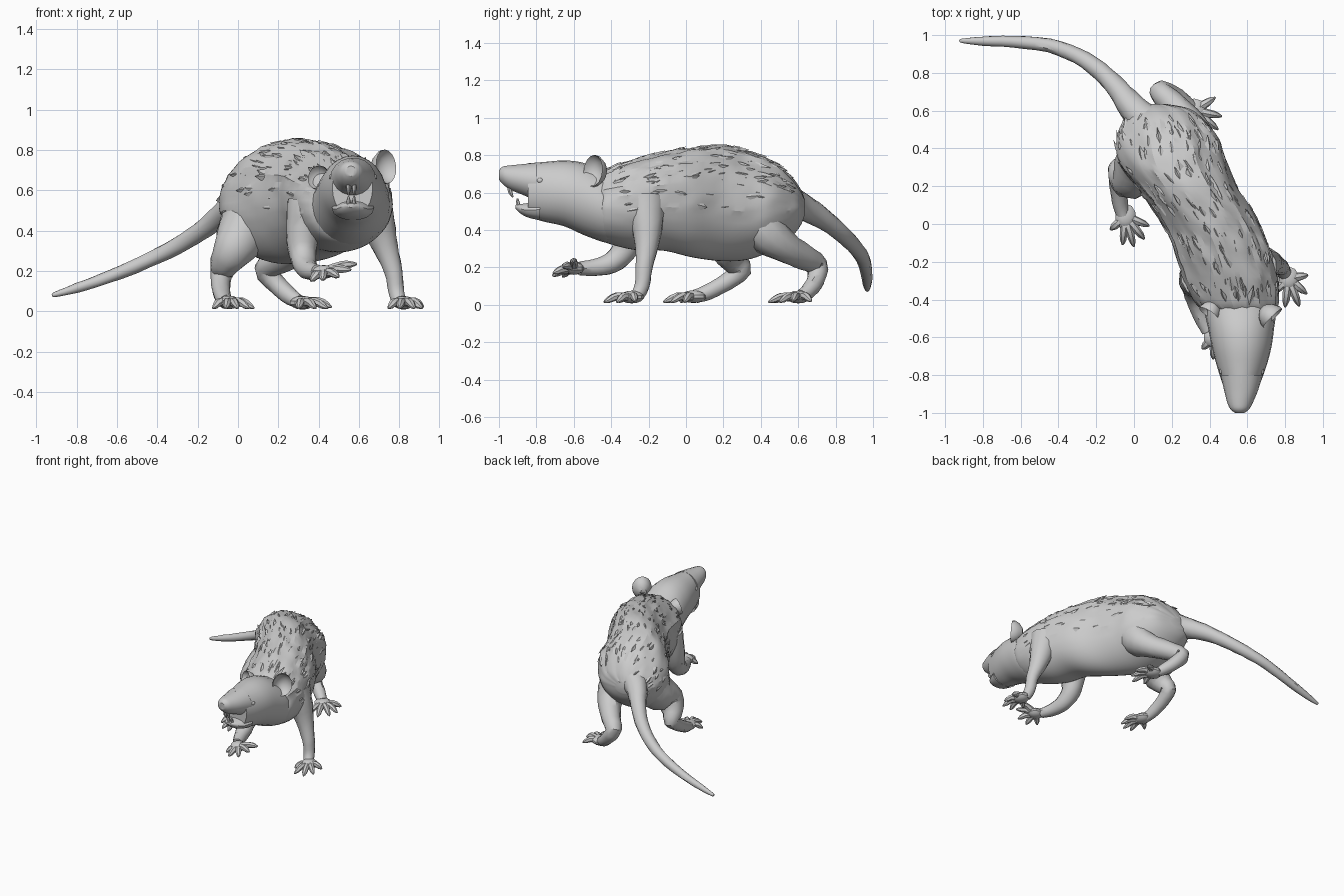
import bpy, bmesh, math, random
from mathutils import Vector, Matrix, noise

random.seed(4)
grey = bpy.data.materials.new("grey_fur")
grey.diffuse_color = (0.6, 0.6, 0.6, 1)


def finish(name, bm, angle=35):
    bmesh.ops.recalc_face_normals(bm, faces=bm.faces)
    me = bpy.data.meshes.new(name)
    bm.to_mesh(me)
    bm.free()
    me.materials.append(grey)
    me.shade_smooth()
    me.set_sharp_from_angle(angle=math.radians(angle))
    ob = bpy.data.objects.new(name, me)
    bpy.context.collection.objects.link(ob)
    return ob


def spline(pts, steps):
    """Catmull-Rom through tuples of any length."""
    p = [pts[0]] + list(pts) + [pts[-1]]
    out = []
    for i in range(1, len(p) - 2):
        for s in range(steps):
            t = s / steps
            out.append(tuple(0.5 * (2 * b + (c - a) * t + (2 * a - 5 * b + 4 * c - d) * t * t
                             + (3 * b - a - 3 * c + d) * t ** 3)
                             for a, b, c, d in zip(p[i - 1], p[i], p[i + 1], p[i + 2])))
    return out + [tuple(pts[-1])]


def skin(bm, rings):
    loops = [[bm.verts.new(v) for v in r] for r in rings]
    n = len(loops[0])
    for a, b in zip(loops, loops[1:]):
        for i in range(n):
            bm.faces.new((a[i], a[(i + 1) % n], b[(i + 1) % n], b[i]))
    bm.faces.new(loops[0])
    bm.faces.new(loops[-1][::-1])


def section_point(s, t, grow=0.0):
    y, cx, hw, zb, zt = s
    return Vector((cx + (hw + grow) * math.cos(t), y,
                   (zb + zt) / 2 + ((zt - zb) / 2 + grow) * math.sin(t)))


def fur_relief(s, t):
    """Streaky relief, strong on the back and fading to a smooth belly."""
    amount = max(0.0, min(1.0, math.sin(t) + 0.6))
    p = Vector((math.cos(t) * 6, s[0] * 7, math.sin(t) * 6))
    return 0.014 * amount * noise.noise(p) + 0.008 * amount * noise.noise(p * 2.3)


def loft(name, sections, n=24, steps=3, relief=None):
    """Oval sections (y, centre x, half width, bottom, top)."""
    bm = bmesh.new()
    rings = []
    for s in spline(sections, steps):
        ts = [2 * math.pi * i / n for i in range(n)]
        rings.append([section_point(s, t, relief(s, t) if relief else 0) for t in ts])
    skin(bm, rings)
    return finish(name, bm, 22 if relief else 35)


def tube(bm, pts, n=10, steps=3, rough=0.0):
    """Round limb through points (x, y, z, radius)."""
    path = spline(pts, steps)
    pos = [Vector(p[:3]) for p in path]
    rings, side, old = [], None, None
    for i, p in enumerate(path):
        d = (pos[min(i + 1, len(pos) - 1)] - pos[max(i - 1, 0)]).normalized()
        if side is None:
            side = d.orthogonal().normalized()
        else:
            side = old.rotation_difference(d) @ side
        old = d
        up = d.cross(side)
        rings.append([pos[i] + (side * math.cos(a) + up * math.sin(a)) * p[3]
                      * (1 + random.uniform(-rough, rough))
                      for a in (2 * math.pi * k / n for k in range(n))])
    skin(bm, rings)


def limb(name, pts, n=12, rough=0.035, angle=35):
    bm = bmesh.new()
    tube(bm, pts, n, 3, rough)
    return finish(name, bm, angle)


def blob(bm, centre, scale, seg=10):
    m = Matrix.Translation(centre) @ Matrix.Diagonal((*scale, 1))
    bmesh.ops.create_uvsphere(bm, u_segments=seg, v_segments=seg // 2 + 2, radius=1, matrix=m)


def paw(name, palm, size, tips, arch=0.018):
    """Palm pad with a knuckled, clawed toe to every tip."""
    bm = bmesh.new()
    palm = Vector(palm)
    blob(bm, palm, size)
    for tip in tips:
        tip = Vector(tip)
        a, b, c = (palm.lerp(tip, f) for f in (0.1, 0.55, 0.82))
        b.z += arch
        c.z += arch * 0.4
        tube(bm, [(*a, 0.026), (*b, 0.022), (*c, 0.017), (*tip, 0.005)], 7, 2, 0.05)
    return finish(name, bm)


# body
body = [(-0.47, 0.56, 0.17, 0.36, 0.69), (-0.42, 0.545, 0.22, 0.33, 0.73),
        (-0.28, 0.51, 0.25, 0.295, 0.775), (-0.12, 0.46, 0.255, 0.29, 0.815),
        (0.03, 0.39, 0.26, 0.255, 0.84), (0.18, 0.29, 0.265, 0.235, 0.855),
        (0.32, 0.21, 0.285, 0.24, 0.825), (0.45, 0.18, 0.27, 0.285, 0.775),
        (0.55, 0.16, 0.21, 0.35, 0.70), (0.61, 0.14, 0.15, 0.42, 0.62),
        (0.635, 0.11, 0.06, 0.48, 0.56)]
loft("body", body, 56, 5, fur_relief)

# flat fur tufts lying back along the body
bm = bmesh.new()
fine = spline(body, 12)
for _ in range(230):
    i = random.randint(8, len(fine) - 30)
    t = math.radians(random.gauss(90, 60))
    if math.sin(t) < -0.2:
        continue
    g = fur_relief(fine[i], t)
    p = section_point(fine[i], t, g)
    q = section_point(fine[i + 6], t + random.uniform(-0.08, 0.08), g)
    side = (section_point(fine[i], t + 0.05, g) - p).normalized()
    ahead = (q - p).normalized()
    out = side.cross(ahead).normalized()
    if out.dot(p - section_point(fine[i], t + math.pi)) < 0:
        out = -out
    ln, w = random.uniform(0.07, 0.13), random.uniform(0.014, 0.028)
    base = p - out * 0.01
    v = [bm.verts.new(c) for c in (base, base + ahead * ln * .5 + side * w,
                                   base + ahead * ln * .5 - side * w,
                                   p + ahead * ln * .55 + out * 0.005, p + ahead * ln + out * 0.005)]
    for f in ((0, 1, 3), (0, 3, 2), (1, 4, 3), (2, 3, 4), (0, 2, 1), (1, 2, 4)):
        bm.faces.new([v[k] for k in f])
finish("fur_tufts", bm, 30)

# head, snout and lower jaw around the open mouth
loft("head", [(-0.36, 0.54, 0.20, 0.32, 0.69), (-0.44, 0.56, 0.195, 0.335, 0.715),
              (-0.55, 0.567, 0.175, 0.375, 0.76), (-0.65, 0.57, 0.158, 0.42, 0.772),
              (-0.75, 0.57, 0.132, 0.443, 0.765), (-0.845, 0.568, 0.100, 0.468, 0.757)], 24)
loft("snout", [(-0.80, 0.57, 0.112, 0.555, 0.762), (-0.88, 0.567, 0.09, 0.59, 0.753),
               (-0.94, 0.562, 0.07, 0.615, 0.747), (-0.98, 0.56, 0.05, 0.645, 0.74),
               (-1.0, 0.56, 0.025, 0.67, 0.72)], 18)
loft("lower_jaw", [(-0.78, 0.57, 0.105, 0.45, 0.57), (-0.85, 0.567, 0.082, 0.468, 0.545),
                   (-0.89, 0.562, 0.052, 0.492, 0.54), (-0.912, 0.56, 0.02, 0.515, 0.535)], 14)
bm = bmesh.new()
for s in (-1, 1):
    x = 0.562 + s * 0.014
    tube(bm, [(x, -0.945, 0.65, 0.013), (x, -0.94, 0.605, 0.012), (x, -0.925, 0.575, 0.004)], 6, 2)
    tube(bm, [(x, -0.89, 0.52, 0.011), (x, -0.90, 0.55, 0.01), (x, -0.90, 0.57, 0.004)], 6, 2)
finish("incisors", bm)
bm = bmesh.new()
for s in (-1, 1):
    blob(bm, (0.57 + s * 0.108, -0.78, 0.665), (0.011, 0.017, 0.014))
finish("eyes", bm)

# cupped ears
for name, c, facing, w, h in (
        ("right_ear", (0.722, -0.485, 0.715), (0.7, -0.7, 0.1), 0.07, 0.085),
        ("left_ear", (0.405, -0.46, 0.66), (-0.5, -0.8, 0.25), 0.058, 0.06)):
    bm = bmesh.new()
    rot = Vector(facing).to_track_quat('Z', 'Y').to_matrix().to_4x4()
    m = Matrix.Translation(c) @ rot
    rings = [(0.2, -0.035), (0.6, -0.022), (0.9, 0.0), (1.0, 0.018), (1.0, 0.0), (0.75, -0.035),
             (0.3, -0.06)]
    skin(bm, [[m @ Vector((w * r * math.cos(a), h * r * math.sin(a), d))
               for a in (2 * math.pi * k / 16 for k in range(16))] for r, d in rings])
    finish(name, bm)

# tail
limb("tail", [(0.09, 0.52, 0.56, 0.10), (-0.01, 0.62, 0.525, 0.075), (-0.09, 0.72, 0.47, 0.057),
              (-0.18, 0.81, 0.40, 0.048), (-0.30, 0.89, 0.325, 0.042), (-0.45, 0.945, 0.25, 0.037),
              (-0.64, 0.965, 0.17, 0.031), (-0.80, 0.968, 0.115, 0.024), (-0.91, 0.97, 0.082, 0.012),
              (-0.92, 0.97, 0.08, 0.004)], 12, 0.05, 40)

# planted front leg
limb("right_front_leg", [(0.65, -0.22, 0.56, 0.11), (0.695, -0.21, 0.43, 0.088),
                         (0.73, -0.21, 0.32, 0.064), (0.77, -0.225, 0.2, 0.046),
                         (0.785, -0.235, 0.10, 0.04), (0.80, -0.265, 0.045, 0.036)])
paw("right_front_paw", (0.82, -0.29, 0.042), (0.056, 0.066, 0.034),
    [(0.92, -0.27, 0.02), (0.915, -0.37, 0.015), (0.875, -0.435, 0.015),
     (0.80, -0.44, 0.015), (0.745, -0.36, 0.015)])

# raised front leg
limb("left_front_leg", [(0.36, -0.28, 0.52, 0.12), (0.325, -0.30, 0.40, 0.09),
                        (0.32, -0.33, 0.29, 0.07), (0.335, -0.40, 0.225, 0.058),
                        (0.36, -0.49, 0.20, 0.046), (0.395, -0.57, 0.195, 0.036)])
paw("left_front_paw", (0.425, -0.60, 0.195), (0.06, 0.055, 0.034),
    [(0.59, -0.60, 0.235), (0.56, -0.66, 0.205), (0.50, -0.71, 0.17),
     (0.42, -0.715, 0.155), (0.36, -0.66, 0.15)], 0.01)

# left hind leg, long sole sloping forward
limb("left_hind_leg", [(0.09, 0.39, 0.50, 0.17), (0.035, 0.32, 0.40, 0.14),
                       (-0.02, 0.23, 0.31, 0.105), (-0.065, 0.26, 0.235, 0.075),
                       (-0.08, 0.295, 0.185, 0.056), (-0.085, 0.22, 0.125, 0.047),
                       (-0.075, 0.12, 0.07, 0.042), (-0.06, 0.05, 0.045, 0.036)])
paw("left_hind_paw", (-0.045, 0.04, 0.044), (0.058, 0.07, 0.034),
    [(-0.125, -0.03, 0.015), (-0.06, -0.11, 0.015), (0.0, -0.12, 0.015),
     (0.055, -0.08, 0.015), (0.08, -0.01, 0.015)])

# right hind leg, hock turned inward
limb("right_hind_leg", [(0.27, 0.38, 0.50, 0.17), (0.32, 0.42, 0.40, 0.125),
                        (0.30, 0.52, 0.315, 0.088), (0.21, 0.63, 0.255, 0.07),
                        (0.138, 0.70, 0.21, 0.058), (0.19, 0.695, 0.135, 0.048),
                        (0.25, 0.66, 0.08, 0.043), (0.30, 0.62, 0.046, 0.036)])
paw("right_hind_paw", (0.32, 0.60, 0.042), (0.066, 0.066, 0.034),
    [(0.43, 0.67, 0.02), (0.465, 0.57, 0.02), (0.445, 0.50, 0.015),
     (0.385, 0.44, 0.015), (0.30, 0.47, 0.015)])
